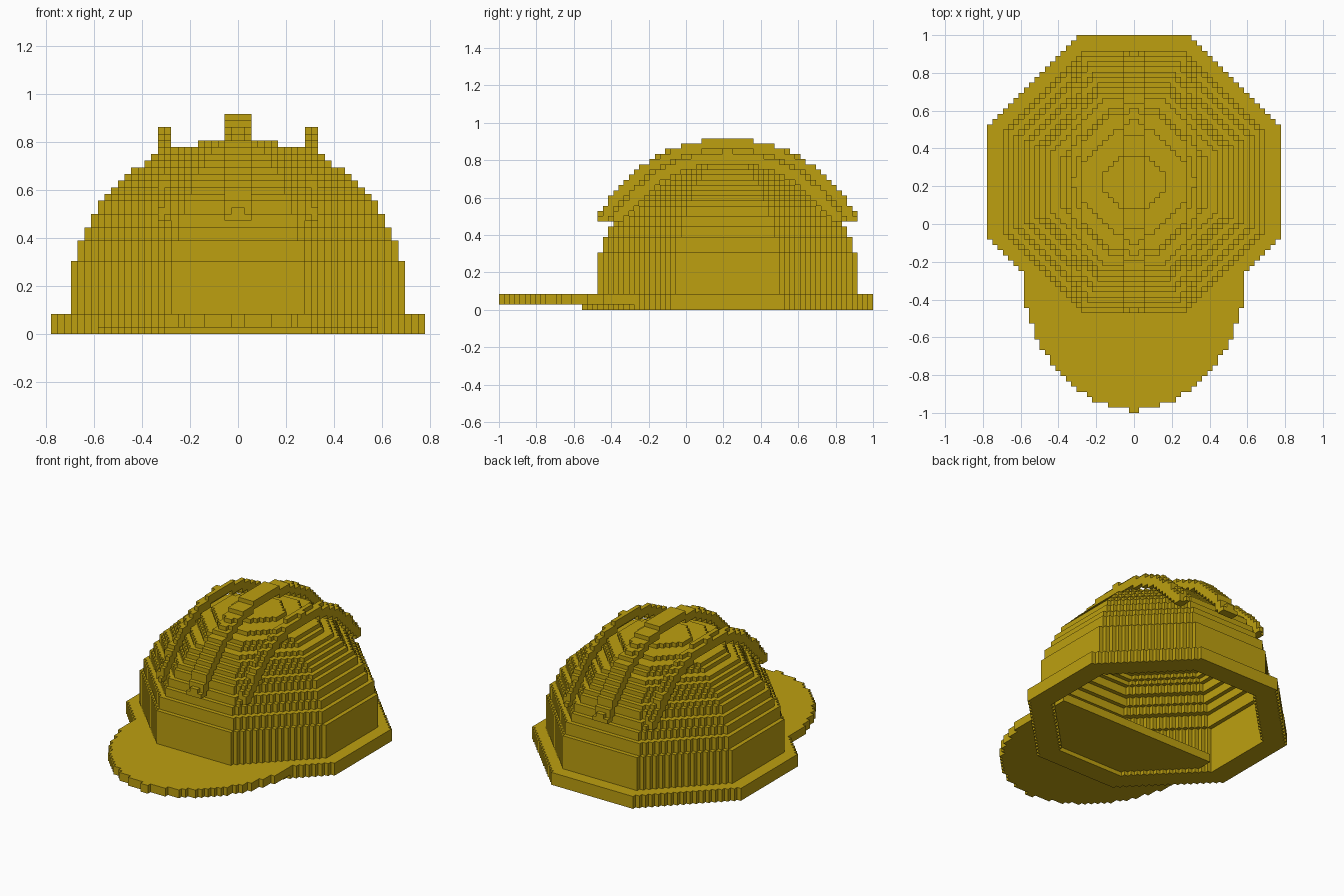
import bpy, bmesh, math

if "Cube" in bpy.data.objects:
    bpy.data.objects.remove(bpy.data.objects["Cube"])

V = 1 / 36          # block size
CY = 8              # dome centre along y, in blocks

gold = bpy.data.materials.new("gold yellow")
gold.diffuse_color = (0.51, 0.35, 0.005, 1)
gold.use_nodes = True
gold.node_tree.nodes["Principled BSDF"].inputs["Base Color"].default_value = gold.diffuse_color

# half-width of each one-block dome layer, starting on top of the rim
LAYERS = [25] * 8 + [24] * 3 + [23] * 2 + [22] * 2 + [21] * 2 + \
         [20, 19, 18, 17, 16, 14, 13, 10, 6]


def in_octagon(x, y, half):
    ax, ay = abs(x + 0.5), abs(y + 0.5 - CY)
    return max(ax, ay) < half and ax + ay <= half * math.sqrt(2) - 0.9


def octagon_ring(z, outer, inner):
    return {(x, y, z) for x in range(-28, 28) for y in range(CY - 28, CY + 28)
            if in_octagon(x, y, outer) and not in_octagon(x, y, inner)}


def in_brim(x, y):
    reach = 22 * math.sqrt(max(0, 1 - (min(y + 8, y + 9, key=abs) / 28) ** 2)) \
        if y >= -8 else 22 * math.sqrt(max(0, 1 - ((y + 8) / 28) ** 2))
    return abs(x + 0.5) + 0.5 <= max(1, reach)


def ridge(columns):
    """Arched strips cut from a thin spherical shell above the dome."""
    cells = set()
    for x in columns:
        for y in range(CY - 28, CY + 28):
            for z in range(17, 33):
                d = math.sqrt((x + 0.5) ** 2 + (y + 0.5 - CY) ** 2 + (z - 4.5) ** 2)
                if 26 <= d <= 28:
                    cells.add((x, y, z))
    return cells


parts = {}

# thick lower rim
parts["rim"] = set().union(*(octagon_ring(z, 28, 23) for z in range(3)))

# hollow stepped dome
dome = set()
for i, half in enumerate(LAYERS):
    above = LAYERS[i + 1] if i + 1 < len(LAYERS) else 1
    dome |= octagon_ring(i + 3, half, min(half - 2, above - 1))
parts["dome"] = dome

# rounded front brim, reaching a little way inside the dome
parts["brim"] = {(x, y, z) for x in range(-22, 22) for y in range(-36, 1)
                 for z in (1, 2) if in_brim(x, y)}

# three raised ridges
parts["centre_ridge"] = ridge(range(-2, 2))
parts["right_ridge"] = ridge((10, 11))
parts["left_ridge"] = ridge((-12, -11))

# each block belongs to one part only
filled = set()
for name in parts:
    parts[name] -= filled
    filled |= parts[name]


def build(name, cells):
    """Make the outer skin of a set of blocks."""
    bm = bmesh.new()
    verts = {}

    def vert(p):
        if p not in verts:
            verts[p] = bm.verts.new((p[0] * V, p[1] * V, p[2] * V))
        return verts[p]

    for c in sorted(cells):
        for axis in range(3):
            for side in (0, 1):
                n = list(c)
                n[axis] += 2 * side - 1
                if tuple(n) in filled:
                    continue
                loop = []
                for a, b in ((0, 0), (1, 0), (1, 1), (0, 1)):
                    p = list(c)
                    p[axis] += side
                    p[(axis + 1) % 3] += a
                    p[(axis + 2) % 3] += b
                    loop.append(vert(tuple(p)))
                bm.faces.new(loop if side else loop[::-1])
    # merge flat areas into large faces
    bmesh.ops.dissolve_limit(bm, angle_limit=0.01, verts=bm.verts[:], edges=bm.edges[:])
    mesh = bpy.data.meshes.new(name)
    bm.to_mesh(mesh)
    bm.free()
    mesh.materials.append(gold)
    bpy.context.collection.objects.link(bpy.data.objects.new(name, mesh))


for name, cells in parts.items():
    build(name, cells)
